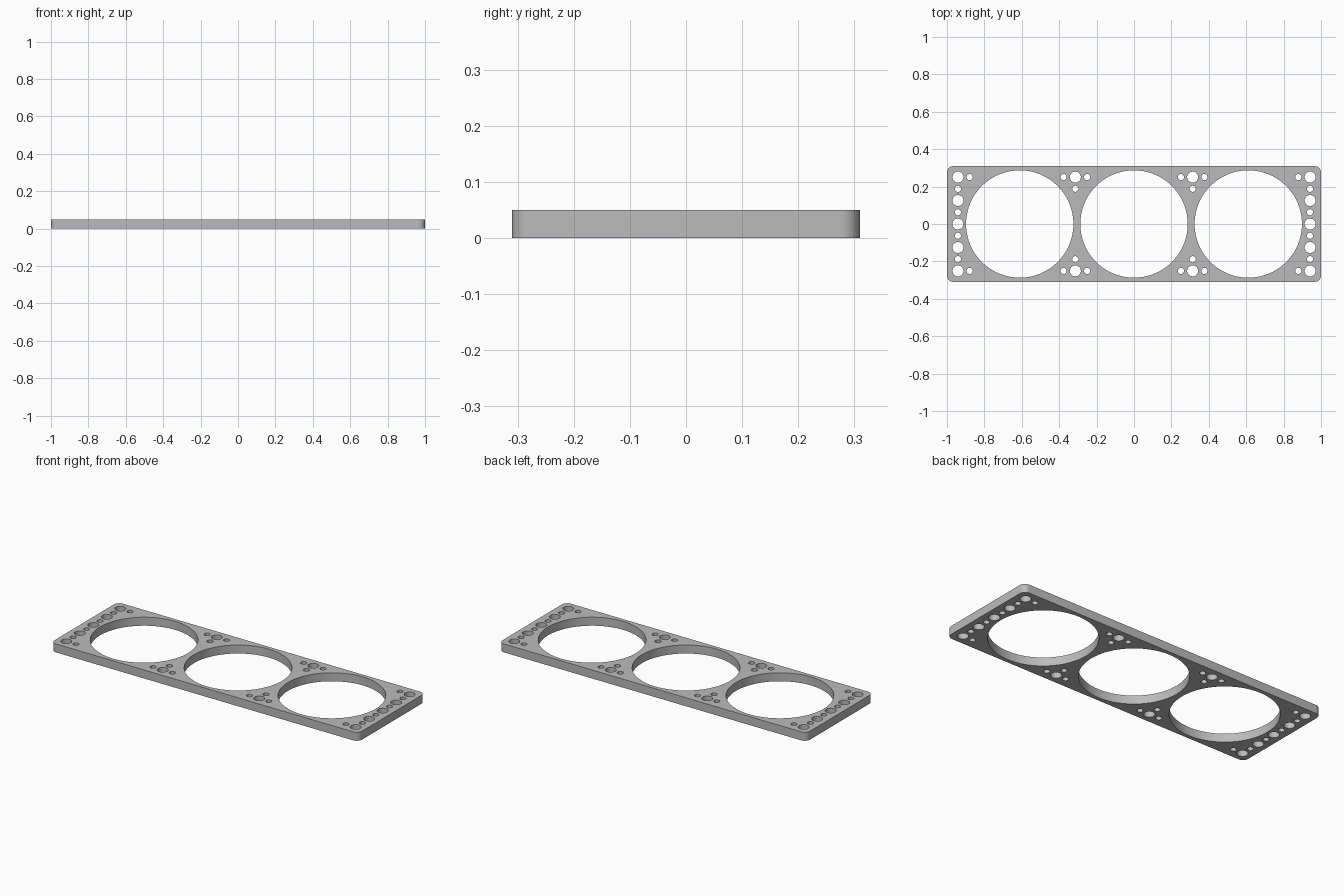
import bpy, bmesh
from math import sin, cos, pi, radians

cube = bpy.data.objects.get("Cube")
if cube:
    bpy.data.objects.remove(cube, do_unlink=True)

LENGTH, DEPTH, HEIGHT, CORNER = 2.0, 0.62, 0.05, 0.035
PITCH = 0.1255            # spacing of the mounting grid
ROW = 2 * PITCH           # outer row of mounting holes
END = 7.5 * PITCH         # end columns of mounting holes
BIG, LARGE, SMALL = 0.287, 0.0295, 0.0165

grey = bpy.data.materials.new("plain grey")
grey.use_nodes = True
colour = (0.5, 0.5, 0.5, 1)
grey.diffuse_color = colour
grey.node_tree.nodes["Principled BSDF"].inputs["Base Color"].default_value = colour

curve = bpy.data.curves.new("mounting_plate", "CURVE")
curve.dimensions = "2D"
curve.fill_mode = "BOTH"
curve.extrude = HEIGHT / 2


def add_loop(points):
    spline = curve.splines.new("POLY")
    spline.points.add(len(points) - 1)
    for p, (x, y) in zip(spline.points, points):
        p.co = (x, y, 0, 1)
    spline.use_cyclic_u = True


def arc(x, y, r, start, sweep, n):
    return [(x + r * cos(start + sweep * i / n), y + r * sin(start + sweep * i / n))
            for i in range(n + 1)]


def hole(x, y, r, n=32):
    add_loop(arc(x, y, r, 0, 2 * pi, n)[:-1])


# Rounded outline
outline = []
for i, (sx, sy) in enumerate([(1, 1), (-1, 1), (-1, -1), (1, -1)]):
    outline += arc(sx * (LENGTH / 2 - CORNER), sy * (DEPTH / 2 - CORNER),
                   CORNER, i * pi / 2, pi / 2, 10)
add_loop(outline)

# Three large openings
for i in (-1, 0, 1):
    hole(i * 0.611, 0, BIG, 96)

# End columns: alternating large and small holes, plus one inboard of each corner
for side in (-1, 1):
    for k in range(-4, 5):
        hole(side * END, k * PITCH / 2, SMALL if k % 2 else LARGE)
    for s in (-1, 1):
        hole(side * (END - PITCH / 2), s * ROW, SMALL)

# Clusters between the openings
for side in (-1, 1):
    x = side * END / 3
    for s in (-1, 1):
        hole(x, s * ROW, LARGE)
        hole(x, s * (ROW - PITCH / 2), SMALL)
        for dx in (-1, 1):
            hole(x + dx * PITCH / 2, s * ROW, SMALL)

# Turn the filled profile into a clean solid standing on the ground
plate = bpy.data.objects.new("mounting_plate", curve)
bpy.context.collection.objects.link(plate)
plate.location.z = HEIGHT / 2
bpy.ops.object.select_all(action="DESELECT")
bpy.context.view_layer.objects.active = plate
plate.select_set(True)
bpy.ops.object.convert(target="MESH")
plate = bpy.context.object
mesh = plate.data
bm = bmesh.new()
bm.from_mesh(mesh)
bmesh.ops.remove_doubles(bm, verts=bm.verts, dist=0.0001)
bmesh.ops.recalc_face_normals(bm, faces=bm.faces)
bm.to_mesh(mesh)
bm.free()
mesh.materials.clear()
mesh.materials.append(grey)
bpy.ops.object.shade_smooth_by_angle(angle=radians(30))
